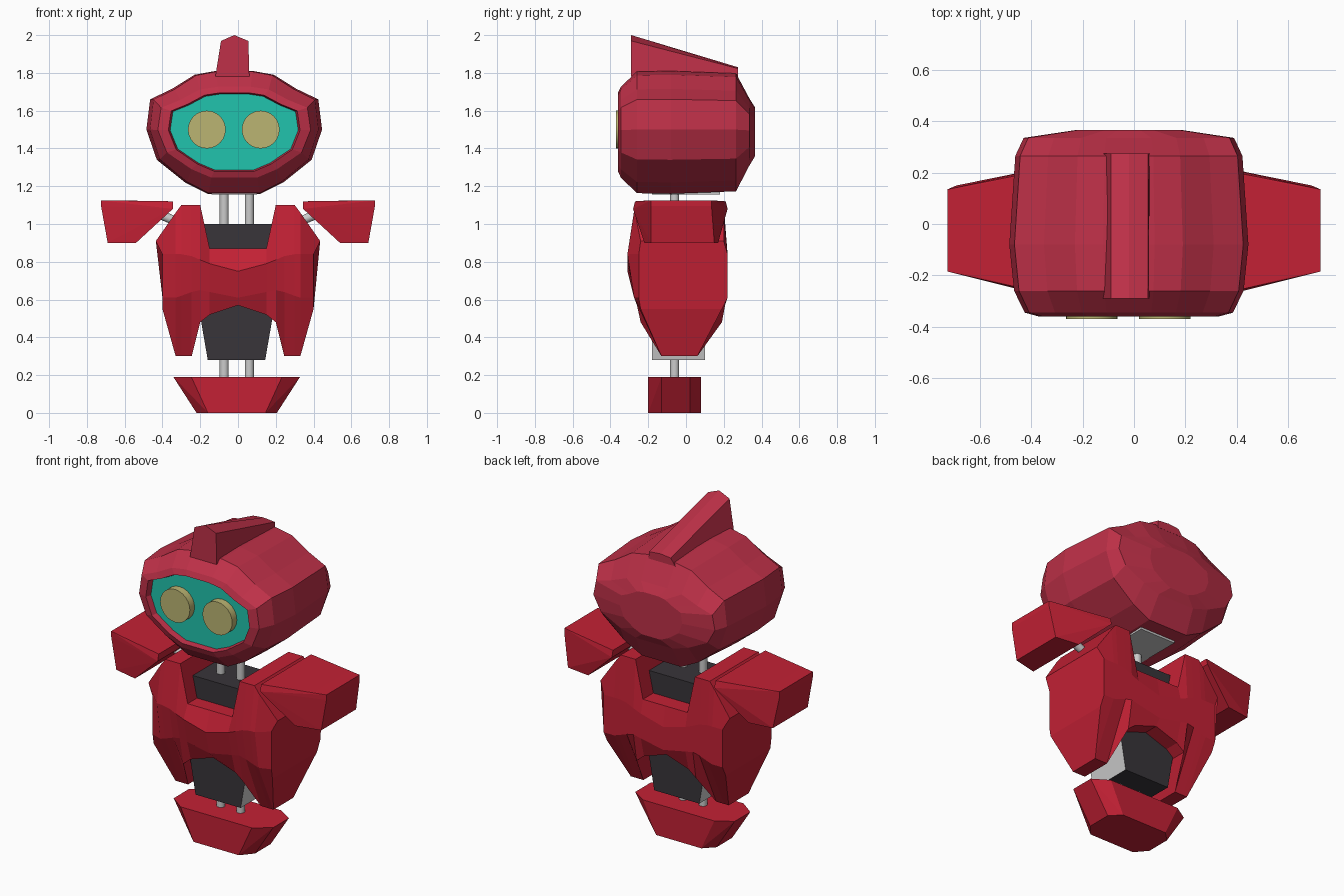
import bpy, bmesh
from mathutils import Vector

if "Cube" in bpy.data.objects:
    bpy.data.objects.remove(bpy.data.objects["Cube"])


def material(name, rgb):
    m = bpy.data.materials.new(name)
    m.diffuse_color = (*rgb, 1)
    m.use_nodes = True
    m.node_tree.nodes["Principled BSDF"].inputs["Base Color"].default_value = m.diffuse_color
    return m


HEAD = material("head_red", (0.52, 0.03, 0.065))
BODY = material("body_red", (0.55, 0.015, 0.035))
TEAL = material("teal", (0.015, 0.55, 0.42))
EYE = material("pale_yellow", (0.5, 0.46, 0.17))
DARK = material("charcoal", (0.04, 0.035, 0.042))
GREY = material("light_grey", (0.6, 0.6, 0.6))


def finish(bm, name, mat):
    bmesh.ops.recalc_face_normals(bm, faces=bm.faces)
    me = bpy.data.meshes.new(name)
    bm.to_mesh(me)
    bm.free()
    ob = bpy.data.objects.new(name, me)
    bpy.context.collection.objects.link(ob)
    if mat:
        me.materials.append(mat)
    return ob


def loft(name, rings, mat):
    """Skin a list of equal-length closed rings and cap both ends."""
    bm = bmesh.new()
    vs = [[bm.verts.new(p) for p in r] for r in rings]
    n = len(vs[0])
    for a, b in zip(vs, vs[1:]):
        for i in range(n):
            j = (i + 1) % n
            bm.faces.new((a[i], a[j], b[j], b[i]))
    bm.faces.new(vs[0])
    bm.faces.new(vs[-1])
    return finish(bm, name, mat)


def hull(name, pts, mat):
    bm = bmesh.new()
    for p in pts:
        bm.verts.new(p)
    res = bmesh.ops.convex_hull(bm, input=bm.verts)
    junk = [v for v in res["geom_interior"] if isinstance(v, bmesh.types.BMVert)]
    bmesh.ops.delete(bm, geom=junk, context='VERTS')
    return finish(bm, name, mat)


def rod(name, a, b, r, mat=None, sides=16):
    a, b = Vector(a), Vector(b)
    bpy.ops.mesh.primitive_cylinder_add(vertices=sides, radius=r, depth=(b - a).length,
                                        location=(a + b) / 2)
    ob = bpy.context.object
    ob.name = name
    ob.rotation_euler = (b - a).to_track_quat('Z', 'Y').to_euler()
    if mat:
        ob.data.materials.append(mat)
    bpy.ops.object.shade_smooth_by_angle()
    return ob


# Head: one front outline, scaled along y, ending in a recessed face opening
CX, CZ = -0.02, 1.49
half = [(0.10, 1.81), (0.21, 1.79), (0.33, 1.715), (0.445, 1.66), (0.465, 1.5),
        (0.41, 1.34), (0.26, 1.22), (0.14, 1.16)]
outline = half + [(-x, z) for x, z in reversed(half)]


def head_ring(y, sx, sz):
    return [(CX + x * sx, y, CZ + (z - CZ) * sz) for x, z in outline]


loft("head_shell", [head_ring(*r) for r in (
    (0.365, 0.45, 0.40), (0.335, 0.88, 0.55), (0.265, 0.95, 0.96), (-0.08, 1, 1),
    (-0.26, 0.96, 0.99), (-0.345, 0.87, 0.74), (-0.36, 0.75, 0.64),
    (-0.31, 0.72, 0.61))], HEAD)
loft("face_visor", [head_ring(-0.29, 0.72, 0.61), head_ring(-0.325, 0.73, 0.62)], TEAL)
for side, x in (("left", -0.165), ("right", 0.12)):
    rod(side + "_eye", (x, -0.30, 1.5), (x, -0.37, 1.5), 0.1, EYE, 24)
hull("head_base", [(CX + x, y, z) for x in (-0.12, 0.12) for y in (-0.18, 0.18)
                   for z in (1.157, 1.2)], GREY)

# Crest fin sloping down to the back of the head
fin = [(-0.12, 0), (-0.09, 0.86), (-0.02, 1), (0.055, 0.86), (0.06, 0)]
loft("crest_fin", [[(x, y, 1.78 + k * h) for x, k in fin]
                   for y, h in ((-0.29, 0.22), (0.275, 0.05))], HEAD)

# Torso: cross-sections along x; x, top z, chest z, waist z, bottom z
sections = [(0, 0.87, 0.75, 0.61, 0.57), (0.15, 0.87, 0.79, 0.64, 0.52),
            (0.20, 1.10, 0.81, 0.65, 0.48), (0.245, 1.10, 0.83, 0.64, 0.30),
            (0.30, 1.10, 0.84, 0.62, 0.30), (0.33, 1.06, 0.84, 0.61, 0.30),
            (0.40, 0.91, 0.84, 0.61, 0.55)]


def torso_ring(s, x, zt, z1, z2, zb):
    end = x == 0.40
    xt = 0.435 if end else x
    low = (-0.13, 0.06) if zb < 0.4 else (-0.24, 0.19)
    chest, waist = (-0.25, -0.25) if end else (-0.31, -0.275)
    top = -0.24 if end else -0.27
    return [(s * xt, top, zt), (s * x, chest, z1), (s * x, waist, z2), (s * x, low[0], zb),
            (s * x, low[1], zb), (s * x, 0.22, z2), (s * x, 0.22, z1), (s * xt, 0.20, zt)]


loft("torso_shell", [torso_ring(-1, *s) for s in reversed(sections[1:])]
     + [torso_ring(1, *s) for s in sections], BODY)

# Dark inner core with light grey sides
core = hull("torso_core", [(-0.008 + sx * w, y, z) for sx in (-1, 1) for y in (-0.18, 0.10)
                           for w, z in ((0.152, 0.28), (0.19, 0.5), (0.19, 1.0))], DARK)
core.data.materials.append(GREY)
for f in core.data.polygons:
    f.material_index = int(abs(f.normal.x) > 0.8)

# Twin rods for the neck and above the foot
for side, x in (("left", -0.073), ("right", 0.06)):
    rod(side + "_neck_rod", (x, -0.06, 0.95), (x, -0.06, 1.2), 0.024)
    rod(side + "_foot_rod", (x, -0.06, 0.15), (x, -0.06, 0.35), 0.024)

# Arms: tapered blocks on short slanted rods; x, front y, back y, z
arm = [(0.345, -0.27, 0.21, 1.12), (0.345, -0.28, 0.22, 1.08), (0.65, -0.195, 0.14, 1.125),
       (0.725, -0.185, 0.135, 1.125), (0.725, -0.185, 0.135, 1.095),
       (0.69, -0.185, 0.15, 0.90), (0.54, -0.22, 0.17, 0.90)]
for side, s in (("left", -1), ("right", 1)):
    hull(side + "_arm", [(s * x, y, z) for x, y0, y1, z in arm for y in (y0, y1)], BODY)
    rod(side + "_arm_rod", (s * 0.27, -0.03, 0.99), (s * 0.46, -0.03, 1.07), 0.024)

# Foot: flared block with chamfered corners
plan = [(0.335, -0.13), (0.335, 0.02), (0.24, 0.08), (0.24, -0.2)]
hull("foot", [(-0.007 + s * x * k, y, z) for s in (-1, 1) for x, y in plan
              for k, z in ((1, 0.19), (0.635, 0))], BODY)
